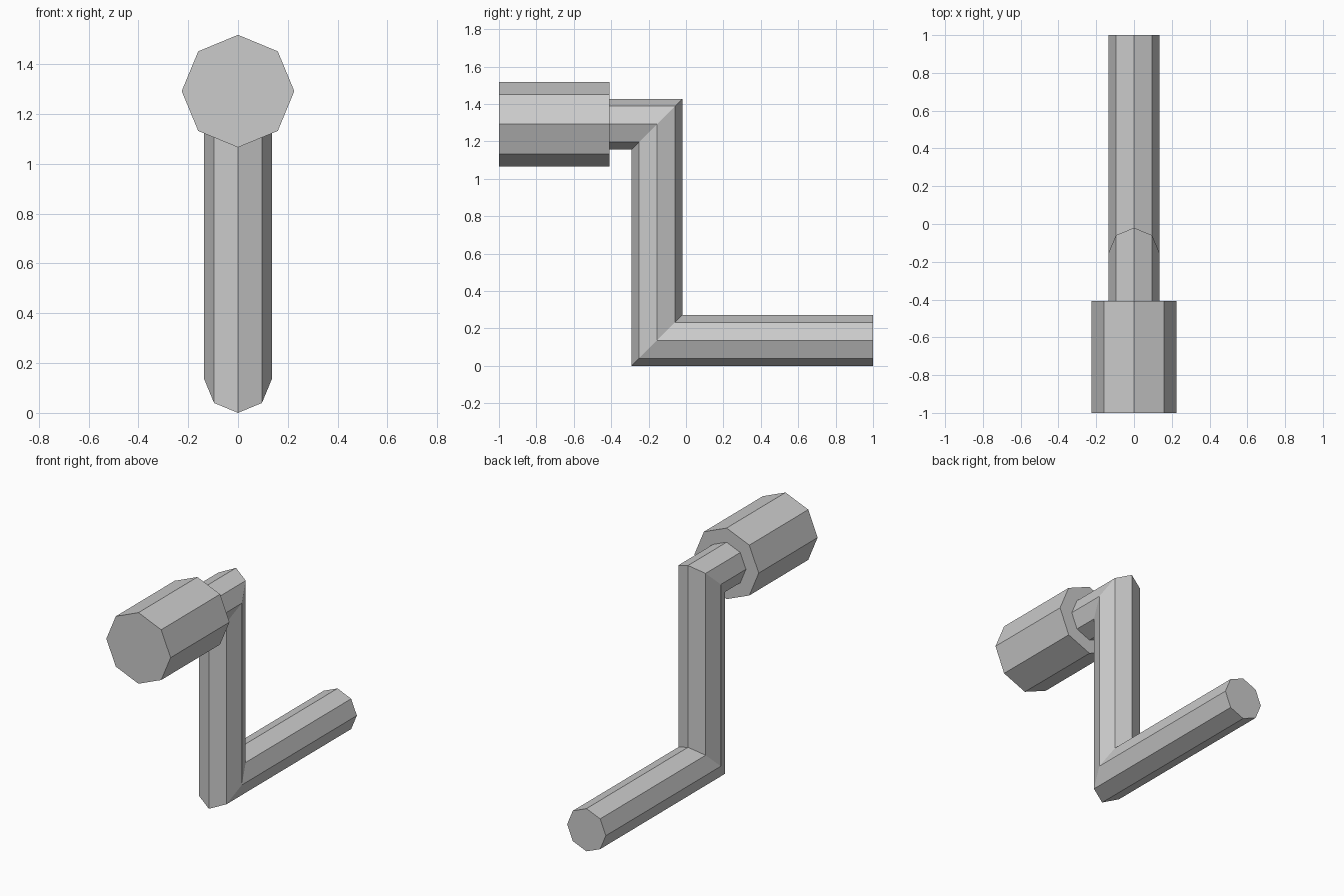
import bpy
import bmesh
from math import sin, cos, tau

SIDES = 8

cube = bpy.data.objects.get("Cube")
if cube:
    bpy.data.objects.remove(cube, do_unlink=True)

grey = bpy.data.materials.new("light grey")
grey.use_nodes = True
colour = (0.6, 0.6, 0.6, 1)
grey.diffuse_color = colour
grey.node_tree.nodes["Principled BSDF"].inputs["Base Color"].default_value = colour


def octagonal_bar(name, radius, path):
    """Sweep an octagon along (y, z, mitre) stations; mitre slants the ring at a bend."""
    bm = bmesh.new()
    rings = []
    for y, z, mitre in path:
        ring = []
        for i in range(SIDES):
            a = tau * i / SIDES
            up = radius * cos(a)
            ring.append(bm.verts.new((radius * sin(a), y + mitre * up, z + up)))
        rings.append(ring)
    for r, s in zip(rings, rings[1:]):
        for i in range(SIDES):
            j = (i + 1) % SIDES
            bm.faces.new((r[i], r[j], s[j], s[i]))
    bm.faces.new(rings[0])
    bm.faces.new(rings[-1])
    bmesh.ops.recalc_face_normals(bm, faces=bm.faces)
    mesh = bpy.data.meshes.new(name)
    bm.to_mesh(mesh)
    bm.free()
    mesh.materials.append(grey)
    obj = bpy.data.objects.new(name, mesh)
    bpy.context.collection.objects.link(obj)
    return obj


GRIP_Z, SHAFT_Z, ARM_Y, GRIP_BACK = 1.292, 0.136, -0.156, -0.408

# Thick hand grip at the front
octagonal_bar("hand_grip", 0.226, [(-1, GRIP_Z, 0), (GRIP_BACK, GRIP_Z, 0)])

# Bent rod: grip spindle, upright arm and axle with mitred corners
octagonal_bar("crank_rod", 0.136, [
    (GRIP_BACK, GRIP_Z, 0),
    (ARM_Y, GRIP_Z, 1),
    (ARM_Y, SHAFT_Z, 1),
    (1, SHAFT_Z, 0),
])
